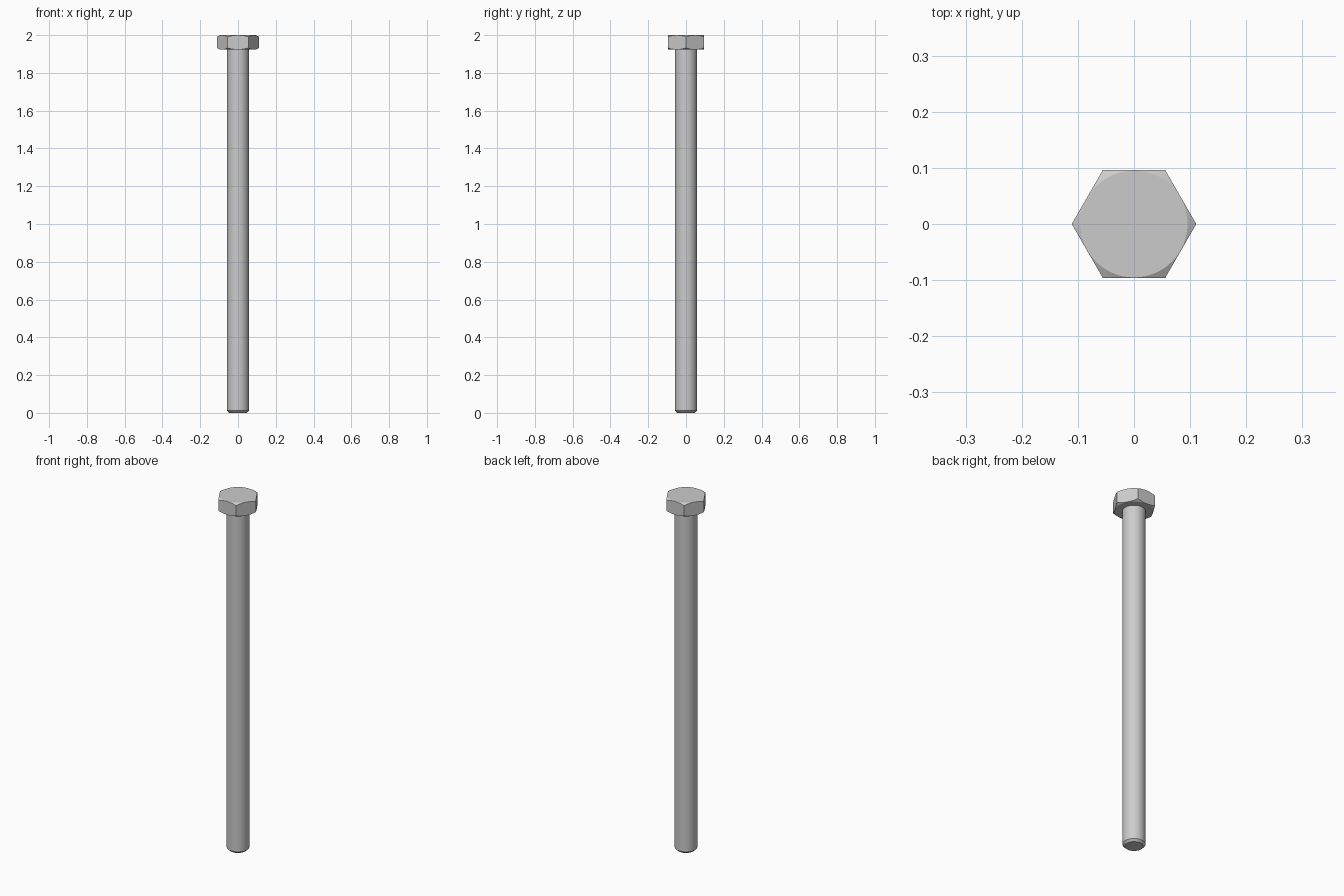
import bpy, bmesh, math

if "Cube" in bpy.data.objects:
    bpy.data.objects.remove(bpy.data.objects["Cube"])

U = 2 / 104            # one millimetre of a 104 mm long bolt
HEAD_Z = 100 * U       # underside of the head
FLAT = 5 * U           # half width across flats
R = 3 * U              # shaft radius


def lathe(name, profile, sides):
    """Closed solid from (radius, z) rings, bottom to top."""
    bm = bmesh.new()
    rings = []
    for r, z in profile:
        rings.append([bm.verts.new((r * math.cos(2 * math.pi * i / sides),
                                    r * math.sin(2 * math.pi * i / sides), z))
                      for i in range(sides)])
    for a, b in zip(rings, rings[1:]):
        for i in range(sides):
            j = (i + 1) % sides
            bm.faces.new((a[i], a[j], b[j], b[i]))
    bm.faces.new(rings[0][::-1])
    bm.faces.new(rings[-1])
    mesh = bpy.data.meshes.new(name)
    bm.to_mesh(mesh)
    bm.free()
    obj = bpy.data.objects.new(name, mesh)
    bpy.context.collection.objects.link(obj)
    return obj


def smooth(obj):
    bpy.ops.object.select_all(action='DESELECT')
    obj.select_set(True)
    bpy.context.view_layer.objects.active = obj
    bpy.ops.object.shade_smooth_by_angle(angle=math.radians(20))


# Hexagonal head, corners on the x axis
head = lathe("hex_head", [(FLAT / math.cos(math.pi / 6), HEAD_Z),
                          (FLAT / math.cos(math.pi / 6), 2.0)], 6)

# Conical chamfer envelope that trims the corners of the head
tan30 = math.tan(math.radians(30))
top_r, wide = FLAT * 0.99, FLAT * 1.3
drop = (wide - top_r) * tan30
cutter = lathe("head_chamfer_cutter", [(top_r, HEAD_Z), (wide, HEAD_Z + drop),
                                       (wide, 2.0 - drop), (top_r, 2.0)], 96)
cutter.hide_render = True
cutter.hide_set(True)
mod = head.modifiers.new("corner_chamfer", 'BOOLEAN')
mod.operation = 'INTERSECT'
mod.solver = 'EXACT'
mod.object = cutter
bpy.context.view_layer.objects.active = head
bpy.ops.object.modifier_apply(modifier=mod.name)
bpy.data.objects.remove(cutter)
smooth(head)

# Shaft with chamfered tip, running slightly into the head
tip = 0.6 * U
shaft = lathe("shaft", [(R - tip, 0), (R, tip), (R, HEAD_Z + 0.01)], 64)
smooth(shaft)
